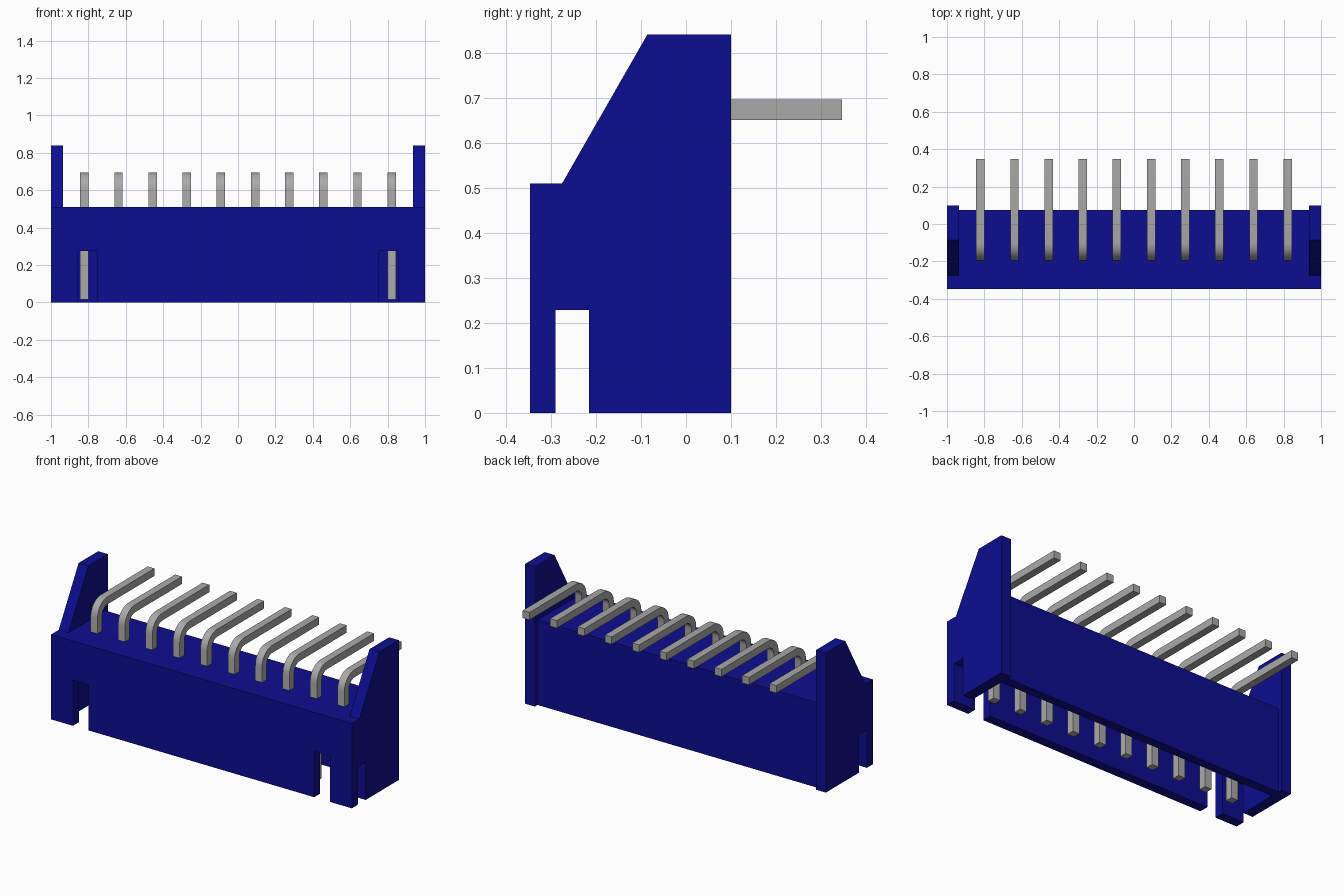
import bpy, bmesh, math
from mathutils import Vector

cube = bpy.data.objects.get("Cube")
if cube:
    bpy.data.objects.remove(cube, do_unlink=True)


def material(name, rgb, metallic=0.0):
    m = bpy.data.materials.new(name)
    m.use_nodes = True
    m.diffuse_color = (*rgb, 1)
    bsdf = next(n for n in m.node_tree.nodes if n.type == 'BSDF_PRINCIPLED')
    bsdf.inputs["Base Color"].default_value = (*rgb, 1)
    return m


NAVY = material("navy plastic", (0.004, 0.004, 0.28))
GREY = material("grey metal", (0.40, 0.40, 0.40))


def prism(name, outline, axis, start, end, mat):
    """Extrude a 2D outline along x (outline is y,z) or along y (outline is x,z)."""
    bm = bmesh.new()
    place = {'x': lambda p: (start, p[0], p[1]), 'y': lambda p: (p[0], start, p[1])}[axis]
    face = bm.faces.new([bm.verts.new(place(p)) for p in outline])
    new = bmesh.ops.extrude_face_region(bm, geom=[face])["geom"]
    shift = Vector((end - start, 0, 0)) if axis == 'x' else Vector((0, end - start, 0))
    bmesh.ops.translate(bm, verts=[v for v in new if isinstance(v, bmesh.types.BMVert)], vec=shift)
    bmesh.ops.recalc_face_normals(bm, faces=bm.faces)
    mesh = bpy.data.meshes.new(name)
    bm.to_mesh(mesh)
    bm.free()
    mesh.materials.append(mat)
    obj = bpy.data.objects.new(name, mesh)
    bpy.context.collection.objects.link(obj)
    return obj


def rect(a0, a1, z0, z1):
    return [(a0, z0), (a1, z0), (a1, z1), (a0, z1)]


# Main housing dimensions
FRONT, BACK, TOP = -0.347, 0.075, 0.51
INNER_X, INNER_FRONT, INNER_BACK, CEILING = 0.935, -0.29, 0.02, 0.34

# End cheeks: sloped ears above, latch slot below
cheek = [(FRONT, 0), (FRONT, TOP), (-0.275, TOP), (-0.086, 0.84), (0.1, 0.84), (0.1, 0),
         (-0.215, 0), (-0.215, 0.228), (INNER_FRONT, 0.228), (INNER_FRONT, 0)]
for side, sign in (("left", 1), ("right", -1)):
    prism(side + "_end_cheek", cheek, 'x', sign * INNER_X, sign, NAVY)

# Front wall with two keying slots
slot_in, slot_out, slot_top = 0.75, 0.855, 0.275
half = [(slot_in, 0), (slot_in, slot_top), (slot_out, slot_top), (slot_out, 0),
        (INNER_X, 0), (INNER_X, TOP)]
front = half + [(-x, z) for x, z in reversed(half)]
prism("front_wall", front, 'y', FRONT, INNER_FRONT, NAVY)

# Back wall and the block that closes the socket
prism("back_wall", rect(-INNER_X, INNER_X, 0, TOP), 'y', INNER_BACK, BACK, NAVY)
prism("socket_ceiling", rect(-INNER_X, INNER_X, CEILING, TOP), 'y', INNER_FRONT, INNER_BACK, NAVY)

# Right-angle pins
PIN_W, PIN_FRONT, PIN_TOP, PIN_END = 0.045, -0.195, 0.696, 0.347
R_OUT, R_IN, STEPS = 0.095, 0.05, 8
cy, cz = PIN_FRONT + R_OUT, PIN_TOP - R_OUT


def bend(radius):
    return [(cy - radius * math.cos(a), cz + radius * math.sin(a))
            for a in (math.pi / 2 * i / STEPS for i in range(STEPS + 1))]


pin = ([(PIN_FRONT, 0.015)] + bend(R_OUT) + [(PIN_END, PIN_TOP), (PIN_END, PIN_TOP - PIN_W)]
       + bend(R_IN)[::-1] + [(PIN_FRONT + PIN_W, 0.015)])
COUNT, PITCH = 10, 0.1825
for i in range(COUNT):
    x = (i - (COUNT - 1) / 2) * PITCH
    obj = prism(f"pin_{i + 1}", pin, 'x', x - PIN_W / 2, x + PIN_W / 2, GREY)
    bpy.ops.object.select_all(action='DESELECT')
    obj.select_set(True)
    bpy.context.view_layer.objects.active = obj
    bpy.ops.object.shade_smooth_by_angle(angle=math.radians(30))
